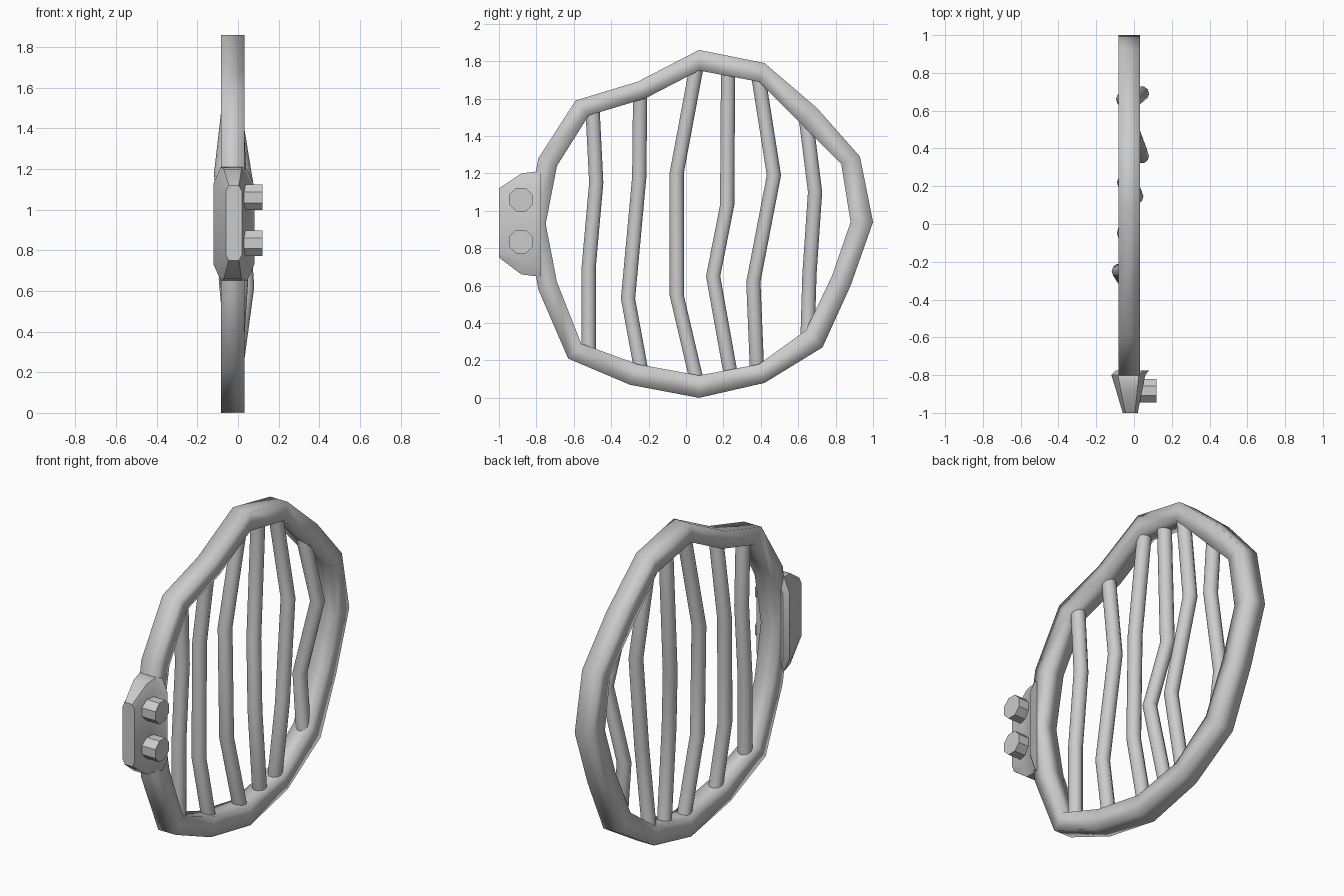
import bpy, bmesh
from math import cos, sin, pi, radians
from mathutils import Vector, Matrix

cube = bpy.data.objects.get("Cube")
if cube:
    bpy.data.objects.remove(cube)

grey = bpy.data.materials.new("light_grey_metal")
grey.use_nodes = True
grey.diffuse_color = (0.6, 0.6, 0.6, 1)
grey.node_tree.nodes["Principled BSDF"].inputs["Base Color"].default_value = (0.6, 0.6, 0.6, 1)


def finish(bm, name, angle):
    bmesh.ops.recalc_face_normals(bm, faces=bm.faces)
    mesh = bpy.data.meshes.new(name)
    bm.to_mesh(mesh)
    bm.free()
    mesh.materials.append(grey)
    obj = bpy.data.objects.new(name, mesh)
    bpy.context.collection.objects.link(obj)
    bpy.ops.object.select_all(action='DESELECT')
    bpy.context.view_layer.objects.active = obj
    obj.select_set(True)
    bpy.ops.object.shade_smooth_by_angle(angle=radians(angle))
    return obj


def loft(sections, name, angle, closed=False):
    """Skin a list of equal-length cross-sections."""
    bm = bmesh.new()
    loops = [[bm.verts.new(p) for p in s] for s in sections]
    n = len(loops[0])
    pairs = list(zip(loops, loops[1:]))
    if closed:
        pairs.append((loops[-1], loops[0]))
    else:
        bm.faces.new(loops[0])
        bm.faces.new(loops[-1])
    for a, b in pairs:
        for i in range(n):
            j = (i + 1) % n
            bm.faces.new((a[i], a[j], b[j], b[i]))
    return finish(bm, name, angle)


# Hoop: square bar between an outer and an inner outline (y, z)
outer = [(.07, 1.86), (.42, 1.79), (.70, 1.55), (.93, 1.29), (1, .94), (.88, .6),
         (.73, .27), (.42, .08), (.07, 0), (-.3, .07), (-.63, .21), (-.79, .58),
         (-.85, .93), (-.79, 1.28), (-.59, 1.59), (-.26, 1.69)]
inner = [(.07, 1.75), (.39, 1.69), (.62, 1.46), (.83, 1.25), (.88, .94), (.78, .65),
         (.64, .36), (.39, .18), (.07, .12), (-.26, .18), (-.56, .29), (-.69, .62),
         (-.75, .93), (-.69, 1.24), (-.52, 1.51), (-.22, 1.6)]
X0, X1 = -.083, .032
loft([[(X0, *o), (X1, *o), (X1, *i), (X0, *i)] for o, i in zip(outer, inner)],
     "hoop", 100, closed=True)

# Bent round bars: (x, y, z) of the ends and the two kinks
M = -.025
bars = [
    [(M, -.50, 1.55), (-.03, -.48, 1.15), (M, -.52, .70), (M, -.52, .26)],
    [(M, -.245, 1.64), (-.078, -.25, 1.18), (-.04, -.31, .53), (M, -.24, .15)],
    [(M, .06, 1.79), (-.05, -.05, 1.2), (-.04, -.05, .55), (M, .06, .08)],
    [(M, .225, 1.76), (-.05, .22, 1.03), (.01, .145, .65), (M, .24, .12)],
    [(M, .385, 1.73), (0, .47, 1.19), (.04, .36, .62), (M, .38, .14)],
    [(M, .64, 1.5), (.04, .69, 1.10), (-.055, .66, .66), (M, .65, .33)],
]
R, SIDES = .04, 10
for k, path in enumerate(bars):
    rings = [[(x + R * cos(2 * pi * i / SIDES), y + R * sin(2 * pi * i / SIDES), z)
              for i in range(SIDES)] for x, y, z in path]
    loft(rings, f"bar_{k + 1}", 50)


# Hinge block: chamfered sections widening towards the hoop
def block_section(y, x0, x1, z0, z1, cx, cz):
    return [(x0 + cx, y, z0), (x1 - cx, y, z0), (x1, y, z0 + cz), (x1, y, z1 - cz),
            (x1 - cx, y, z1), (x0 + cx, y, z1), (x0, y, z1 - cz), (x0, y, z0 + cz)]


loft([block_section(-1, -.06, .02, .75, 1.12, .015, .03),
      block_section(-.88, -.095, .042, .66, 1.2, .025, .07),
      block_section(-.80, -.12, .06, .65, 1.21, .035, .08),
      block_section(-.775, -.095, .08, .65, 1.2, .035, .08)], "hinge_block", 30)

# Two hinge pins
for side, z in (("upper", 1.06), ("lower", .835)):
    bm = bmesh.new()
    bmesh.ops.create_cone(bm, cap_ends=True, segments=8, radius1=.068, radius2=.068, depth=.11,
                          matrix=Matrix.Translation(Vector((.065, -.883, z)))
                          @ Matrix.Rotation(pi / 2, 4, 'Y') @ Matrix.Rotation(pi / 8, 4, 'Z'))
    finish(bm, side + "_hinge_pin", 30)
